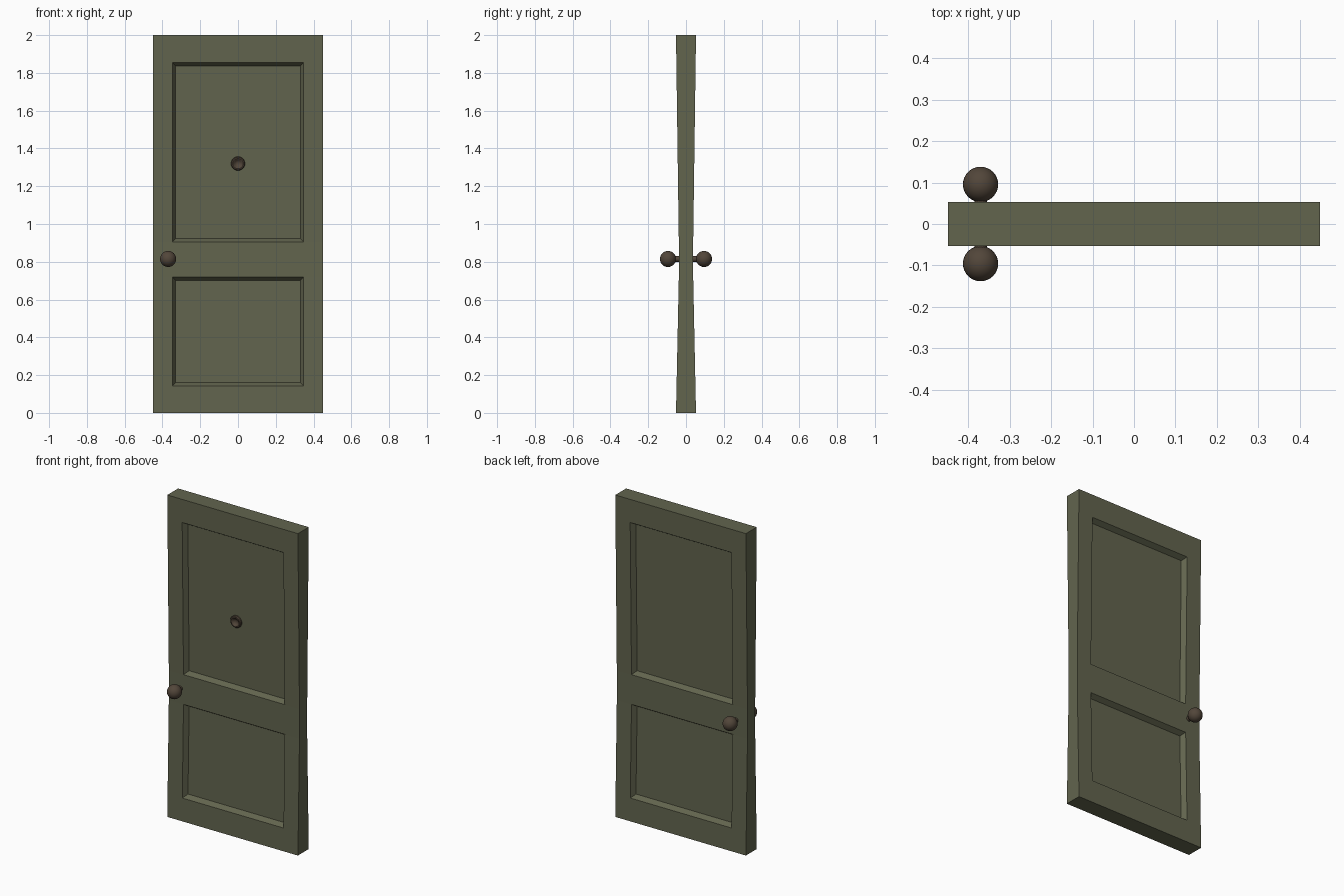
import bpy, bmesh, math
from mathutils import Matrix

if "Cube" in bpy.data.objects:
    bpy.data.objects.remove(bpy.data.objects["Cube"])


def material(name, rgb):
    m = bpy.data.materials.new(name)
    m.diffuse_color = (*rgb, 1)
    m.use_nodes = True
    m.node_tree.nodes["Principled BSDF"].inputs["Base Color"].default_value = m.diffuse_color
    return m


OLIVE = material("olive paint", (0.122, 0.128, 0.076))
BRONZE = material("dark bronze", (0.084, 0.061, 0.042))


def finish(bm, name, mat, smooth=False):
    bmesh.ops.recalc_face_normals(bm, faces=bm.faces)
    me = bpy.data.meshes.new(name)
    bm.to_mesh(me)
    bm.free()
    me.materials.append(mat)
    ob = bpy.data.objects.new(name, me)
    bpy.context.collection.objects.link(ob)
    if smooth:
        bpy.ops.object.select_all(action='DESELECT')
        ob.select_set(True)
        bpy.context.view_layer.objects.active = ob
        bpy.ops.object.shade_smooth_by_angle(angle=math.radians(35))
    return ob


# Door leaf: thinnest at the middle rail, thicker towards top and bottom
XS = [-0.449, -0.348, 0.348, 0.449]
ZS = [0, 0.143, 0.72, 0.905, 1.855, 2.0]
RECESS, SLOPE = 0.03, 0.018


def half_thickness(z):
    if z < 0.72:
        return 0.053 + (0.038 - 0.053) * z / 0.72
    return 0.038 + 0.015 * max(0, z - 0.905) / (2.0 - 0.905)


bm = bmesh.new()
grids = []
for side in (-1, 1):
    g = [[bm.verts.new((x, side * half_thickness(z), z)) for z in ZS] for x in XS]
    grids.append(g)
    for i in range(3):
        for j in range(5):
            ring = [g[i][j], g[i + 1][j], g[i + 1][j + 1], g[i][j + 1]]
            if i == 1 and j in (1, 3):
                # recessed panel with sloped border
                signs = [(1, 1), (-1, 1), (-1, -1), (1, -1)]
                inner = []
                for v, (sx, sz) in zip(ring, signs):
                    z = v.co.z + sz * SLOPE
                    inner.append(bm.verts.new((v.co.x + sx * SLOPE,
                                               side * (half_thickness(z) - RECESS), z)))
                bm.faces.new(inner)
                for k in range(4):
                    n = (k + 1) % 4
                    bm.faces.new((ring[k], ring[n], inner[n], inner[k]))
            else:
                bm.faces.new(ring)
# edges of the leaf joining front and back
a, b = grids
rim = ([(i, 0) for i in range(3)] + [(3, j) for j in range(5)]
       + [(i, 5) for i in range(3, 0, -1)] + [(0, j) for j in range(5, 0, -1)])
for k, (i, j) in enumerate(rim):
    m, n = rim[(k + 1) % len(rim)]
    bm.faces.new((a[i][j], a[m][n], b[m][n], b[i][j]))
finish(bm, "door_leaf", OLIVE)

# Round knobs with stems on both sides
for side, label in ((-1, "front"), (1, "back")):
    bm = bmesh.new()
    bmesh.ops.create_uvsphere(bm, u_segments=32, v_segments=16, radius=0.0425,
                              matrix=Matrix.Translation((-0.37, side * 0.0955, 0.815)))
    finish(bm, label + "_knob", BRONZE, True)
    bm = bmesh.new()
    bmesh.ops.create_cone(bm, cap_ends=True, segments=24, radius1=0.015, radius2=0.015,
                          depth=0.05, matrix=Matrix.Translation((-0.37, side * 0.055, 0.815))
                          @ Matrix.Rotation(math.pi / 2, 4, 'X'))
    finish(bm, label + "_knob_stem", BRONZE, True)

# Peephole: lathed ring with a dished centre, front only
profile = [(0.037, 0.0), (0.037, 0.012), (0.033, 0.017), (0.027, 0.018),
           (0.021, 0.015), (0.017, 0.009), (0.008, 0.005), (0.0, 0.004)]
bm = bmesh.new()
vs = [bm.verts.new((r, -0.011 - h, 1.32)) for r, h in profile]
es = [bm.edges.new(p) for p in zip(vs, vs[1:])]
bmesh.ops.spin(bm, geom=vs + es, cent=(0, 0, 1.32), axis=(0, 1, 0),
               angle=2 * math.pi, steps=32)
bmesh.ops.remove_doubles(bm, verts=bm.verts, dist=0.0002)
bm.normal_update()
bmesh.ops.recalc_face_normals(bm, faces=bm.faces)
# close the hidden back so the normals point outward
bmesh.ops.holes_fill(bm, edges=[e for e in bm.edges if e.is_boundary], sides=0)
finish(bm, "peephole", BRONZE, True)
